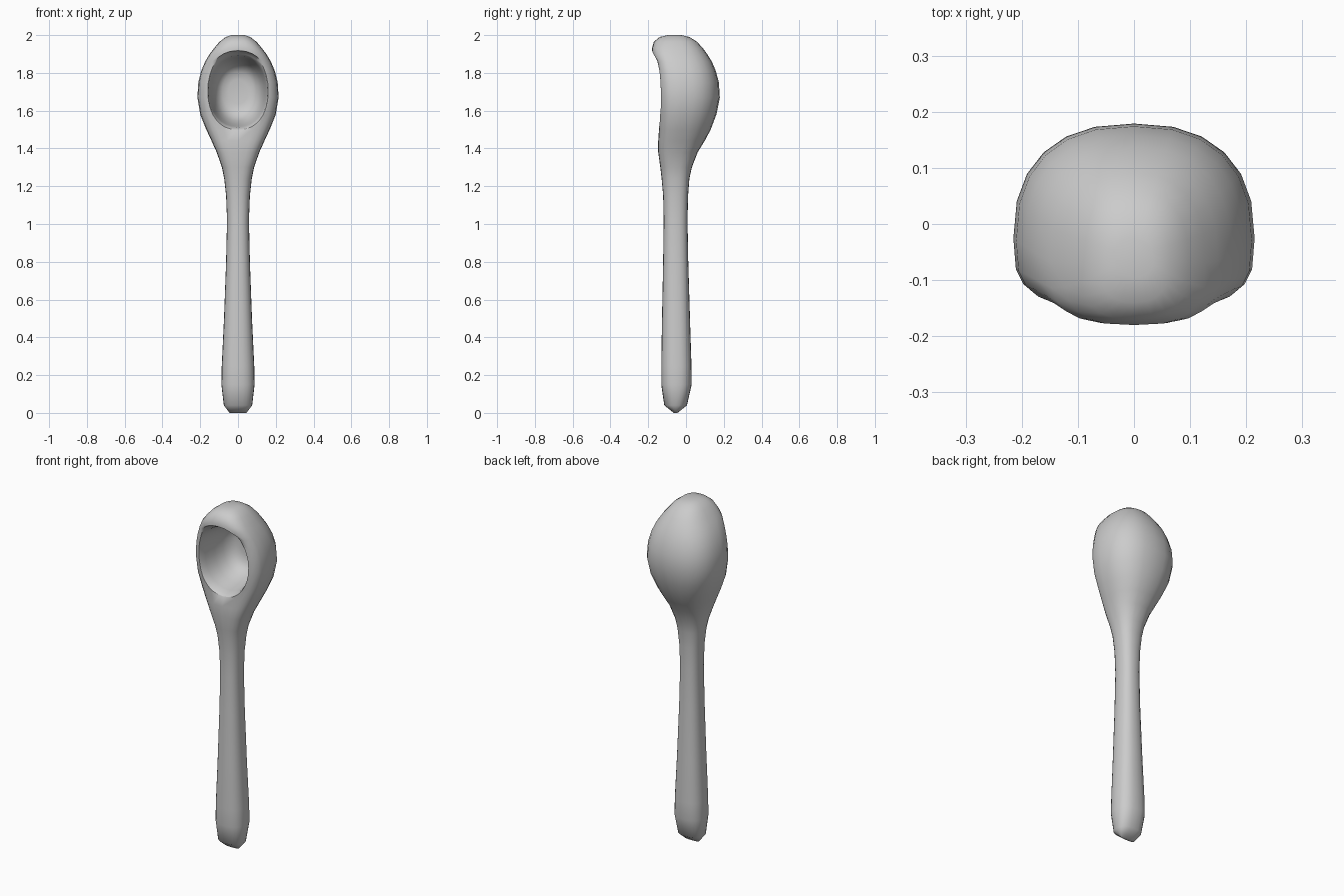
import bpy, bmesh
from math import cos, sin, pi, copysign

if "Cube" in bpy.data.objects:
    bpy.data.objects.remove(bpy.data.objects["Cube"])


def superpoint(t, n):
    c, s = cos(t), sin(t)
    return copysign(abs(c) ** (2 / n), c), copysign(abs(s) ** (2 / n), s)


def loft(name, rings):
    bm = bmesh.new()
    loops = [[bm.verts.new(p) for p in ring] for ring in rings]
    n = len(loops[0])
    for a, b in zip(loops, loops[1:]):
        for i in range(n):
            j = (i + 1) % n
            bm.faces.new((a[i], a[j], b[j], b[i]))
    bm.faces.new(loops[0][::-1])
    bm.faces.new(loops[-1])
    bmesh.ops.recalc_face_normals(bm, faces=bm.faces)
    mesh = bpy.data.meshes.new(name)
    bm.to_mesh(mesh)
    bm.free()
    obj = bpy.data.objects.new(name, mesh)
    bpy.context.collection.objects.link(obj)
    return obj


# Spoon body: height, half width, front y, back y
body = [
    (0.00, .045, -.065, -.045), (.04, .075, -.115, .005), (.15, .088, -.131, .03),
    (.25, .086, -.131, .029), (.50, .074, -.127, .021), (.80, .063, -.121, .012),
    (1.02, .058, -.118, .008), (1.15, .063, -.121, .011), (1.24, .073, -.129, .018),
    (1.30, .085, -.136, .031), (1.38, .113, -.147, .062), (1.44, .140, -.147, .099),
    (1.50, .168, -.143, .131), (1.58, .200, -.147, .161), (1.67, .215, -.150, .179),
    (1.75, .210, -.153, .174), (1.81, .195, -.156, .158), (1.86, .174, -.163, .137),
    (1.90, .150, -.178, .112), (1.93, .127, -.180, .090), (1.965, .098, -.170, .058),
    (1.99, .065, -.140, .018), (2.0, .035, -.095, -.025),
]
rings = []
for z, w, front, back in body:
    k = min(max((z - 1.25) / .25, 0), 1) * min(max((2.0 - z) / .12, 0), 1)
    mid = (front + back) / 2 - .04 * k       # bowl is widest towards the front
    ring = []
    for i in range(24):
        t = 2 * pi * i / 24
        x, y = superpoint(t, 2.4 if sin(t) > 0 else 2.4 + .9 * k)
        ring.append((w * x, mid + y * ((back - mid) if y > 0 else (mid - front)), z))
    rings.append(ring)
spoon = loft("spoon", rings)

# Bowl hollow: depth y, half width, half height, flared for a soft rim
hollow = [
    (-.21, .182, .222), (-.155, .176, .215), (-.142, .164, .201), (-.125, .156, .191),
    (-.09, .150, .184), (-.02, .139, .172), (.04, .125, .153), (.075, .107, .132),
    (.095, .083, .104), (.102, .050, .065),
]
cut_rings = []
for y, rx, rz in hollow:
    ring = []
    for i in range(32):
        a, b = superpoint(2 * pi * i / 32, 2.2)
        ring.append((rx * a, y, 1.70 + rz * b))
    cut_rings.append(ring)
cutter = loft("bowl_cutter", cut_rings)
cutter.hide_render = True
cutter.hide_set(True)

mod = spoon.modifiers.new("hollow", 'BOOLEAN')
mod.operation = 'DIFFERENCE'
mod.solver = 'EXACT'
mod.object = cutter
bpy.context.view_layer.objects.active = spoon
spoon.select_set(True)
bpy.ops.object.modifier_apply(modifier="hollow")
bpy.data.objects.remove(cutter)
bpy.ops.object.shade_smooth_by_angle(angle=1.1)
